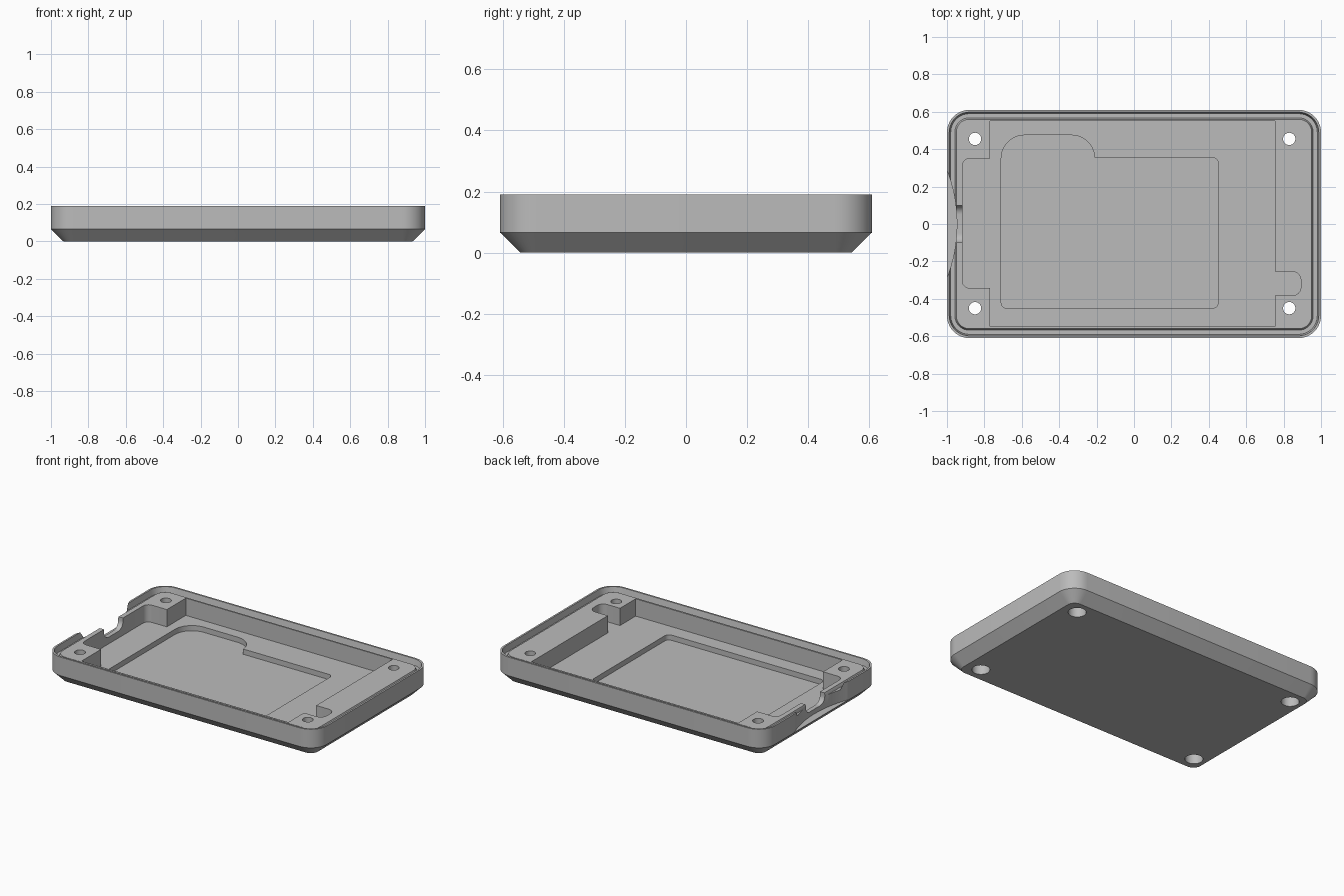
import bpy, bmesh, math

if "Cube" in bpy.data.objects:
    bpy.data.objects.remove(bpy.data.objects["Cube"])

grey = bpy.data.materials.new("grey plastic")
grey.diffuse_color = (0.5, 0.5, 0.5, 1)
grey.use_nodes = True
grey.node_tree.nodes["Principled BSDF"].inputs["Base Color"].default_value = grey.diffuse_color


def rounded_rect(u0, u1, v0, v1, r, seg=10):
    """Counter-clockwise outline with rounded corners."""
    pts = []
    corners = [(u1 - r, v1 - r, 0), (u0 + r, v1 - r, 90),
               (u0 + r, v0 + r, 180), (u1 - r, v0 + r, 270)]
    for cu, cv, start in corners:
        for i in range(seg + 1):
            a = math.radians(start + 90 * i / seg)
            pts.append((cu + r * math.cos(a), cv + r * math.sin(a)))
    return pts


def loft(name, rings):
    """Closed solid through a list of rings with equal point counts."""
    bm = bmesh.new()
    loops = [[bm.verts.new(p) for p in ring] for ring in rings]
    n = len(loops[0])
    for a, b in zip(loops, loops[1:]):
        for i in range(n):
            j = (i + 1) % n
            bm.faces.new((a[i], a[j], b[j], b[i]))
    bm.faces.new(loops[0][::-1])
    bm.faces.new(loops[-1])
    bmesh.ops.recalc_face_normals(bm, faces=bm.faces)
    mesh = bpy.data.meshes.new(name)
    bm.to_mesh(mesh)
    bm.free()
    ob = bpy.data.objects.new(name, mesh)
    bpy.context.collection.objects.link(ob)
    mesh.materials.append(grey)
    return ob


def prism(name, outline, low, high, along_x=False):
    if along_x:
        return loft(name, [[(w, u, v) for u, v in outline] for w in (low, high)])
    return loft(name, [[(u, v, w) for u, v in outline] for w in (low, high)])


def circle(cx, cy, r, seg=32):
    return [(cx + r * math.cos(2 * math.pi * i / seg),
             cy + r * math.sin(2 * math.pi * i / seg)) for i in range(seg)]


# Tray body: chamfered base, straight wall, rim and sealing groove (inset, height)
profile = [(0.067, 0), (0, 0.066), (0, 0.19), (0.012, 0.19), (0.02, 0.15),
           (0.042, 0.15), (0.05, 0.17)]
body = loft("tray_body", [
    [(x, y, z) for x, y in rounded_rect(-1 + d, 1 - d, -0.61 + d, 0.61 - d, 0.12 - d)]
    for d, z in profile])

FLOOR, POCKET, TOP = 0.055, 0.02, 0.3
cutters = [
    # Main cavity with its two side bays
    prism("cavity_cutter", [(-0.77, -0.548), (0.755, -0.548), (0.755, 0.55), (-0.77, 0.55)],
          FLOOR, TOP),
    prism("left_bay_cutter", rounded_rect(-0.918, -0.6, -0.343, 0.35, 0.04), FLOOR, TOP),
    prism("right_bay_cutter", rounded_rect(0.6, 0.892, -0.383, -0.255, 0.045), FLOOR, TOP),
    # Deeper pocket with a rounded extension
    prism("pocket_cutter", rounded_rect(-0.71, 0.45, -0.45, 0.355, 0.03), POCKET, TOP),
    prism("pocket_extension_cutter", rounded_rect(-0.71, -0.21, 0, 0.475, 0.125), POCKET, TOP),
    # Shallow curved recess and connector slot on the left end
    prism("end_recess_cutter", circle(-0.947 - 0.8, 0, 0.8, 128), 0.068, TOP),
    prism("connector_slot_cutter", rounded_rect(-0.1, 0.1, 0.1, TOP, 0.05), -1.1, -0.85, True),
]
# Screw holes, counterbored from below
for x in (-0.85, 0.83):
    for y in (-0.45, 0.455):
        cutters.append(prism("screw_hole_cutter", circle(x, y, 0.033), -0.1, TOP))
        cutters.append(prism("screw_head_cutter", circle(x, y, 0.055), -0.1, 0.08))

for cutter in cutters:
    mod = body.modifiers.new(cutter.name, 'BOOLEAN')
    mod.operation = 'DIFFERENCE'
    mod.solver = 'EXACT'
    mod.object = cutter
    bpy.context.view_layer.objects.active = body
    bpy.ops.object.modifier_apply(modifier=mod.name)
    bpy.data.objects.remove(cutter)

body.select_set(True)
bpy.context.view_layer.objects.active = body
bpy.ops.object.shade_smooth_by_angle(angle=math.radians(25))
